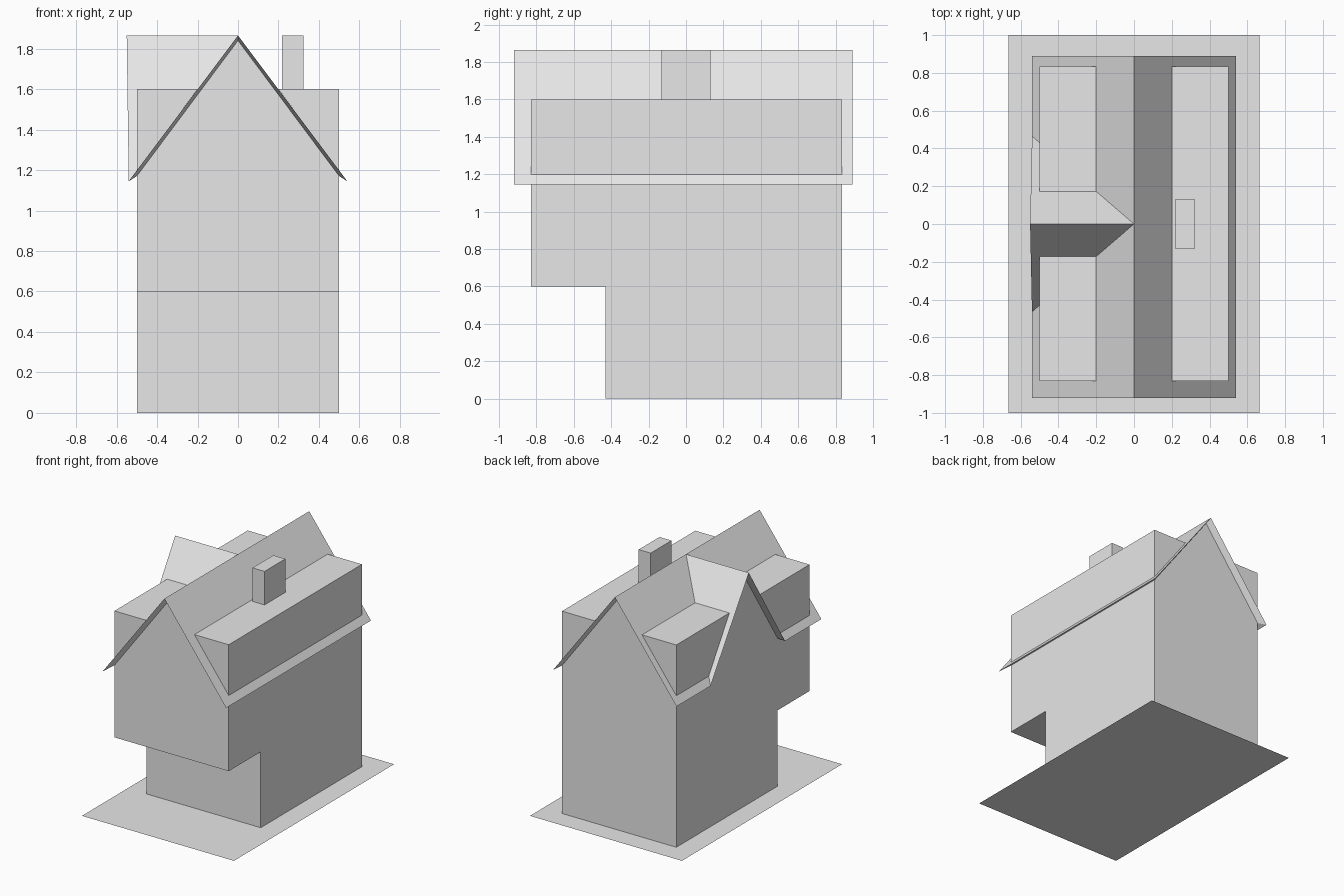
import bpy
import bmesh

cube = bpy.data.objects.get("Cube")
if cube:
    bpy.data.objects.remove(cube, do_unlink=True)

grey = bpy.data.materials.new("light_grey")
grey.use_nodes = True
COLOUR = (0.8, 0.8, 0.8, 1)
grey.diffuse_color = COLOUR
grey.node_tree.nodes["Principled BSDF"].inputs["Base Color"].default_value = COLOUR


def build(name, verts, faces, recalc=True):
    """Make a flat-shaded object from a few points and faces."""
    bm = bmesh.new()
    vs = [bm.verts.new(v) for v in verts]
    for f in faces:
        bm.faces.new([vs[i] for i in f])
    if recalc:
        bmesh.ops.recalc_face_normals(bm, faces=bm.faces[:])
    mesh = bpy.data.meshes.new(name)
    bm.to_mesh(mesh)
    bm.free()
    mesh.materials.append(grey)
    obj = bpy.data.objects.new(name, mesh)
    bpy.context.collection.objects.link(obj)
    return obj


def prism(name, profile, front, back):
    """Stretch an x-z profile along y, with its own y for each end point."""
    n = len(profile)
    verts = [(x, y, z) for ys in (front, back) for (x, z), y in zip(profile, ys)]
    faces = [range(n), range(n, 2 * n)]
    faces += [(i, (i + 1) % n, (i + 1) % n + n, i + n) for i in range(n)]
    return build(name, verts, faces)


def roof_rim(x, y0, y1, half, x_gable, eave, ridge):
    """Closed line around the main roof and the side gable."""
    return [(x, y0, eave), (0, y0, ridge), (-x, y0, eave),
            (-x, -half, eave), (x_gable, 0, ridge), (-x, half, eave),
            (-x, y1, eave), (0, y1, ridge), (x, y1, eave)]


RIDGE = 1.865
WALL, FRONT, BACK = 0.5, -0.83, 0.835
JETTY_Y, JETTY_Z = -0.43, 0.6

# Ground plate
build("ground", [(-0.665, -1, 0), (0.665, -1, 0), (0.665, 1, 0), (-0.665, 1, 0)],
      [range(4)], recalc=False)

# House walls, with the upper floor overhanging at the front
wall_top = roof_rim(WALL, FRONT, BACK, 0.43, -WALL, 1.17, 1.84)
section = [(FRONT, JETTY_Z), (JETTY_Y, JETTY_Z), (JETTY_Y, 0), (BACK, 0)]
wall_base = [(s * WALL, y, z) for s in (1, -1) for y, z in section]
build("walls", wall_top + wall_base, [
    (9, 0, 1, 2, 13),                      # front gable
    (9, 13, 14, 10),                       # overhang underside
    (10, 14, 15, 11),                      # lower front
    (12, 16, 6, 7, 8),                     # back gable
    (9, 10, 11, 12, 8, 0),                 # left side
    (13, 14, 15, 16, 6, 5, 4, 3, 2),       # right side with gable
])

# Roof sheets and the slanted soffits that meet the walls
rim = roof_rim(0.54, -0.92, 0.89, 0.465, -0.55, 1.145, RIDGE)
crossing = 2 * len(rim)
sheets = [(0, 8, 7, crossing, 1), (1, crossing, 3, 2), (crossing, 7, 6, 5),
          (crossing, 4, 3), (crossing, 5, 4)]
n = len(rim)
soffits = [(i, (i + 1) % n, (i + 1) % n + n, i + n) for i in range(n - 1)]
soffits.append((n - 1, 0, n, 2 * n - 1))
build("roof", rim + wall_top + [(0, 0, RIDGE)], sheets + soffits)

# Flat-topped dormers: one long, two trimmed by the side gable
dormer = [(0.2, 1.6), (WALL, 1.6), (WALL, 1.195)]
mirrored = [(-x, z) for x, z in dormer]
trim = [0.172, 0.172, 0.432]
prism("left_dormer", dormer, [FRONT] * 3, [BACK] * 3)
prism("right_front_dormer", mirrored, [FRONT] * 3, [-y for y in trim])
prism("right_back_dormer", mirrored, trim, [BACK] * 3)

# Chimney
prism("chimney", [(0.218, 1.6), (0.323, 1.6), (0.323, RIDGE), (0.218, RIDGE)],
      [-0.13] * 4, [0.13] * 4)
